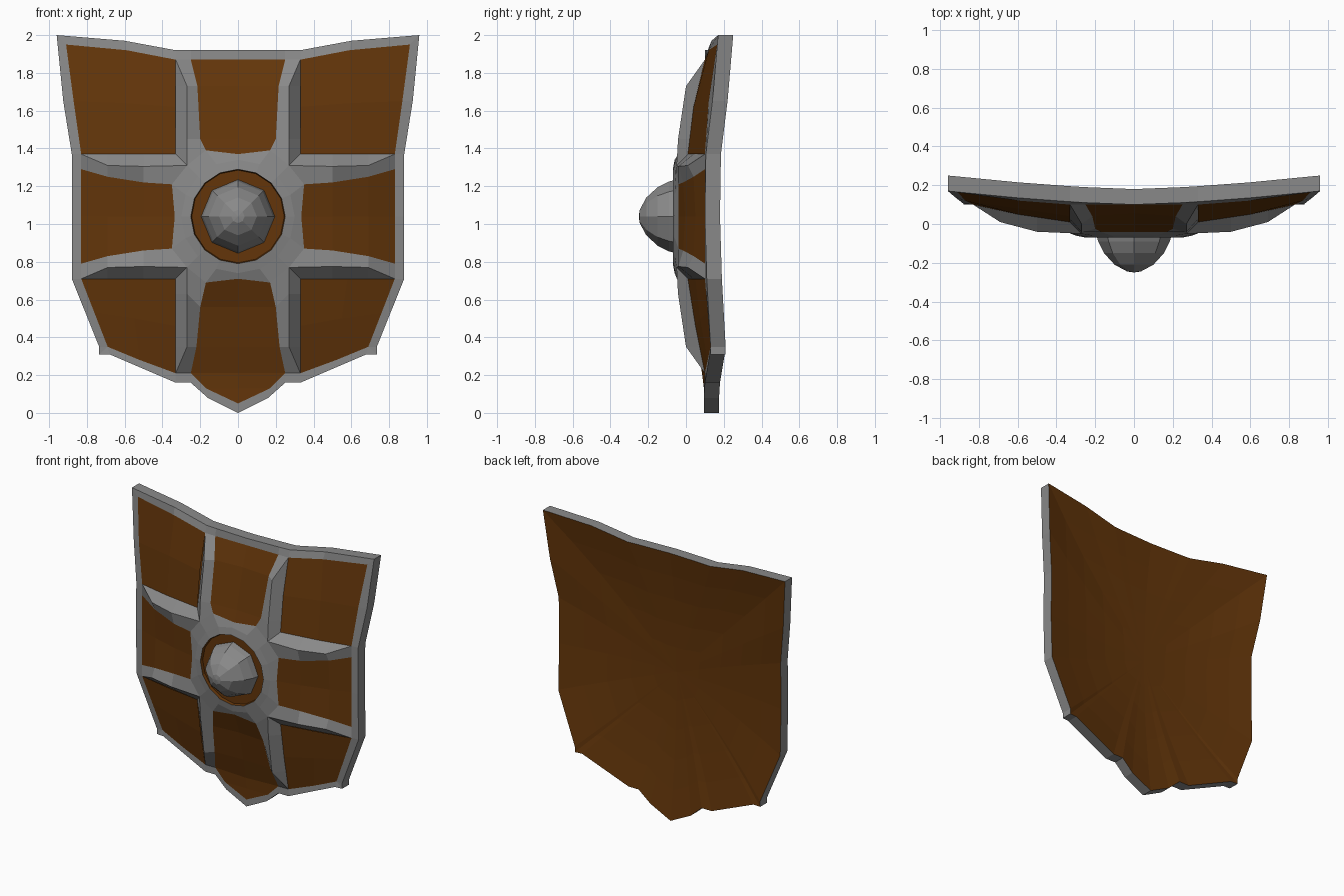
import bpy, bmesh, math
from mathutils import Vector

CZ = 1.04                      # height of the hub centre


def material(name, rgb):
    m = bpy.data.materials.new(name)
    m.diffuse_color = (*rgb, 1)
    return m


GREY = material("grey metal", (0.25, 0.25, 0.25))
BROWN = material("brown wood", (0.125, 0.036, 0.003))


def part(name, nets, mat, facing=1, mirror=True):
    """Skin each net (rows of points) with quads; facing 1 = front/outside, -1 = back."""
    bm = bmesh.new()
    for net in nets:
        rows = [[bm.verts.new(p) for p in row] for row in net]
        for a, b in zip(rows, rows[1:]):
            for i in range(len(a) - 1):
                bm.faces.new((a[i], a[i + 1], b[i + 1], b[i]))
    bmesh.ops.remove_doubles(bm, verts=bm.verts, dist=0.0005)
    bm.normal_update()
    ref = Vector((0, 0.6, CZ))
    for f in bm.faces:
        if f.normal.dot(f.calc_center_median() - ref) * facing < 0:
            f.normal_flip()
    me = bpy.data.meshes.new(name)
    bm.to_mesh(me)
    bm.free()
    me.materials.append(mat)
    ob = bpy.data.objects.new(name, me)
    bpy.context.collection.objects.link(ob)
    if mirror:
        ob.modifiers.new("mirror", 'MIRROR').merge_threshold = 0.0005
    return ob


def flip(net):
    """Reflect a net top to bottom about the hub."""
    return [[(x, y, 2 * CZ - z) for x, y, z in row] for row in net]


def cols(net, a, b):
    return [row[a:b] for row in net]


# Right half of the rim, top centre to bottom tip: outer point, inner point
rim_pts = [
    ((0, .10, 1.92), (0, .10, 1.87)),
    ((.25, .11, 1.92), (.25, .10, 1.87)),
    ((.33, .115, 1.92), (.33, .10, 1.87)),
    ((.60, .135, 1.97), (.59, .12, 1.92)),
    ((.96, .17, 2.0), (.91, .165, 1.95)),
    ((.925, .14, 1.65), (.87, .12, 1.65)),
    ((.88, .105, 1.37), (.83, .10, 1.37)),
    ((.88, .10, 1.04), (.83, .10, 1.04)),
    ((.88, .11, .71), (.83, .10, .71)),
    ((.735, .13, .35), (.69, .13, .35)),
    ((.735, .13, .31), (.69, .13, .35)),
    ((.68, .125, .31), (.69, .13, .35)),
    ((.33, .10, .16), (.33, .10, .21)),
    ((.25, .10, .16), (.25, .10, .21)),
    ((.16, .095, .08), (.17, .095, .13)),
    ((0, .095, 0), (0, .095, .05)),
]
rim = [[i, o, (o[0], o[1] + .08, o[2])] for o, i in rim_pts]
part("rim", [rim], GREY)

# Back skin: concentric rings sinking gently toward the centre
back = []
for (x, y, z), _ in rim_pts:
    row = []
    for t in (1, .8, .6, .4, .2, 0):
        row.append((x * t, .105 + (y - .025) * t * t, CZ + (z - CZ) * t))
    back.append(row)
part("back_skin", [back], BROWN, facing=-1)

# Sunken corner panels
upper = [
    [(.33, .01, 1.37), (.60, .05, 1.37), (.83, .10, 1.37)],
    [(.33, .04, 1.62), (.60, .08, 1.64), (.87, .12, 1.65)],
    [(.33, .10, 1.87), (.59, .12, 1.92), (.91, .165, 1.95)],
]
lower = [
    [(.33, .01, .71), (.58, .05, .71), (.83, .10, .71)],
    [(.33, .05, .46), (.55, .075, .50), (.76, .115, .53)],
    [(.33, .10, .21), (.52, .115, .28), (.69, .13, .35)],
]
part("corner_panels", [upper, lower], BROWN)

# Raised arms: each row is rib foot, rib ridge, panel edge, panel middle
up_arm = [
    [(.33, .10, 1.87), (.33, .10, 1.87), (.25, .10, 1.87), (0, .10, 1.87)],
    [(.33, .075, 1.73), (.27, 0, 1.73), (.215, .04, 1.73), (0, .055, 1.73)],
    [(.33, .025, 1.45), (.27, -.042, 1.45), (.20, -.025, 1.45), (0, -.015, 1.45)],
    [(.33, .01, 1.37), (.27, -.05, 1.31), (.17, -.04, 1.39), (0, -.04, 1.37)],
]
side_arm = [
    [(.83, .10, 1.37), (.83, .10, 1.37), (.83, .10, 1.29), (.83, .10, CZ)],
    [(.69, .075, 1.37), (.69, .01, 1.31), (.69, .04, 1.25), (.69, .05, CZ)],
    [(.50, .04, 1.37), (.50, -.04, 1.305), (.50, -.015, 1.22), (.50, -.005, CZ)],
    [(.33, .01, 1.37), (.27, -.05, 1.31), (.35, -.04, 1.21), (.335, -.04, CZ)],
]
# The lower arm repeats the upper, but its panel drops early and then runs flatter
down_arm = flip(up_arm)
down_arm[1][2:] = [(.22, .05, .35), (0, .06, .35)]
down_arm[2][2:] = [(.20, 0, .56), (0, .015, .56)]
arms = [up_arm, down_arm, side_arm, flip(side_arm)]
tip = [
    [(.25, .10, .21), (0, .10, .21)],
    [(.17, .095, .13), (0, .095, .13)],
    [(0, .095, .05), (0, .095, .05)],
]
tip[0][1] = down_arm[0][3] = (0, .085, .21)
part("ribs", [cols(a, 0, 3) for a in arms], GREY)
part("arm_panels", [cols(a, 2, 4) for a in arms] + [tip], BROWN)


# Hub: joins the arm ends to a sixteen-sided ring
def ring(r, y, n, first, last):
    return [(r * math.sin(2 * math.pi * k / n), y, CZ + r * math.cos(2 * math.pi * k / n))
            for k in range(first, last + 1)]


quarter = [up_arm[3][3], up_arm[3][2], up_arm[3][1], side_arm[3][2], side_arm[3][3]]
outer = quarter + flip([quarter])[0][-2::-1]
part("hub", [[outer, ring(.30, -.06, 16, 0, 8), ring(.25, -.07, 16, 0, 8)]], GREY)

# Recess round the boss
part("hub_recess", [[ring(.25, -.07, 16, 0, 8), ring(.245, -.05, 16, 0, 8),
                     ring(0, -.05, 16, 0, 8)]], BROWN)

# Eight-sided domed boss
profile = [(.195, -.05), (.185, -.09), (.155, -.15), (.10, -.21), (.035, -.245), (0, -.25)]
part("boss", [[ring(r, y, 8, 0, 8) for r, y in profile]], GREY, mirror=False)
